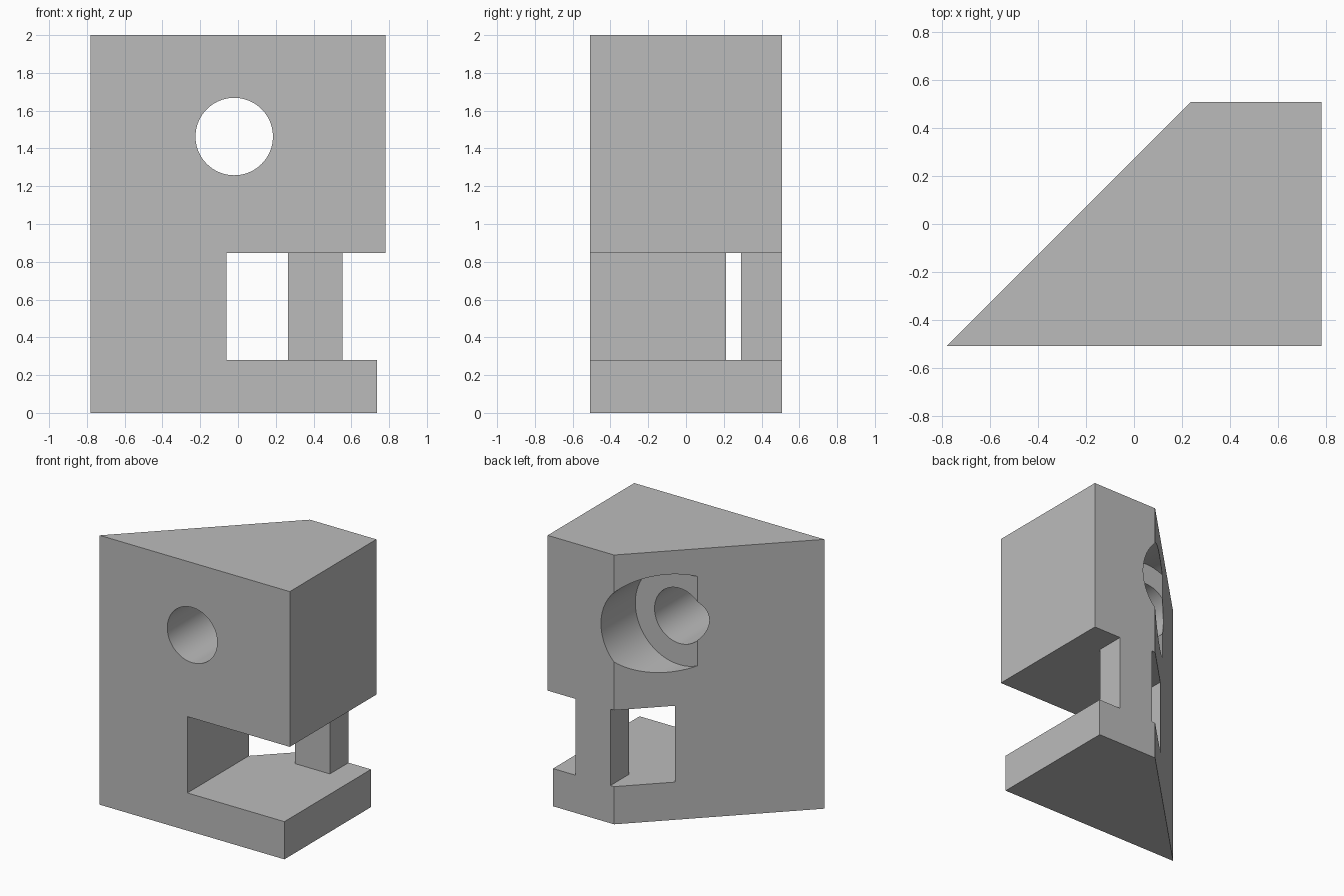
import bpy, bmesh, math
from mathutils import Matrix, Vector

cube = bpy.data.objects.get("Cube")
if cube:
    bpy.data.objects.remove(cube, do_unlink=True)

grey = bpy.data.materials.new("plain grey")
grey.use_nodes = True
colour = (0.5, 0.5, 0.5, 1)
grey.diffuse_color = colour
grey.node_tree.nodes["Principled BSDF"].inputs["Base Color"].default_value = colour


def finish(name, bm):
    bmesh.ops.recalc_face_normals(bm, faces=bm.faces)
    mesh = bpy.data.meshes.new(name)
    bm.to_mesh(mesh)
    bm.free()
    mesh.materials.append(grey)
    ob = bpy.data.objects.new(name, mesh)
    bpy.context.collection.objects.link(ob)
    return ob


def prism(name, outline, z0, z1):
    """Extrude a plan outline from z0 up to z1."""
    bm = bmesh.new()
    face = bm.faces.new([bm.verts.new((x, y, z0)) for x, y in outline])
    new = bmesh.ops.extrude_face_region(bm, geom=[face])["geom"]
    verts = [v for v in new if isinstance(v, bmesh.types.BMVert)]
    bmesh.ops.translate(bm, verts=verts, vec=Vector((0, 0, z1 - z0)))
    return finish(name, bm)


def bore(name, radius, y0, y1):
    """Cylinder along y through the hole centre."""
    bm = bmesh.new()
    place = Matrix.Translation((-0.02, (y0 + y1) / 2, 1.463)) @ Matrix.Rotation(math.pi / 2, 4, 'X')
    bmesh.ops.create_cone(bm, cap_ends=True, segments=96, radius1=radius,
                          radius2=radius, depth=y1 - y0, matrix=place)
    return finish(name, bm)


# Main block: a right-angled plan with one slanted side
D = 0.508
body = prism("bracket_body", [(-0.781, -D), (0.781, -D), (0.781, D), (0.235, D)], 0, 2)

# Cutters: notch around the pillar, shortened foot, through hole, counterbore
cutters = [
    prism("notch_cutter", [(-0.06, -0.7), (0.9, -0.7), (0.9, 0.7), (0.552, 0.7),
                           (0.552, 0.29), (0.265, 0.29), (0.265, 0.7), (-0.06, 0.7)], 0.28, 0.847),
    prism("foot_cutter", [(0.737, -0.7), (1, -0.7), (1, 0.7), (0.737, 0.7)], -0.1, 0.5),
    bore("hole_cutter", 0.205, -0.8, 0.8),
    bore("counterbore_cutter", 0.363, 0.105, 0.9),
]

bpy.ops.object.select_all(action='DESELECT')
body.select_set(True)
bpy.context.view_layer.objects.active = body
for cutter in cutters:
    cutter.hide_render = True
    mod = body.modifiers.new(cutter.name, 'BOOLEAN')
    mod.operation = 'DIFFERENCE'
    mod.solver = 'EXACT'
    mod.object = cutter
    bpy.ops.object.modifier_apply(modifier=mod.name)
    bpy.data.objects.remove(cutter, do_unlink=True)

bpy.ops.object.shade_smooth_by_angle(angle=math.radians(30))
